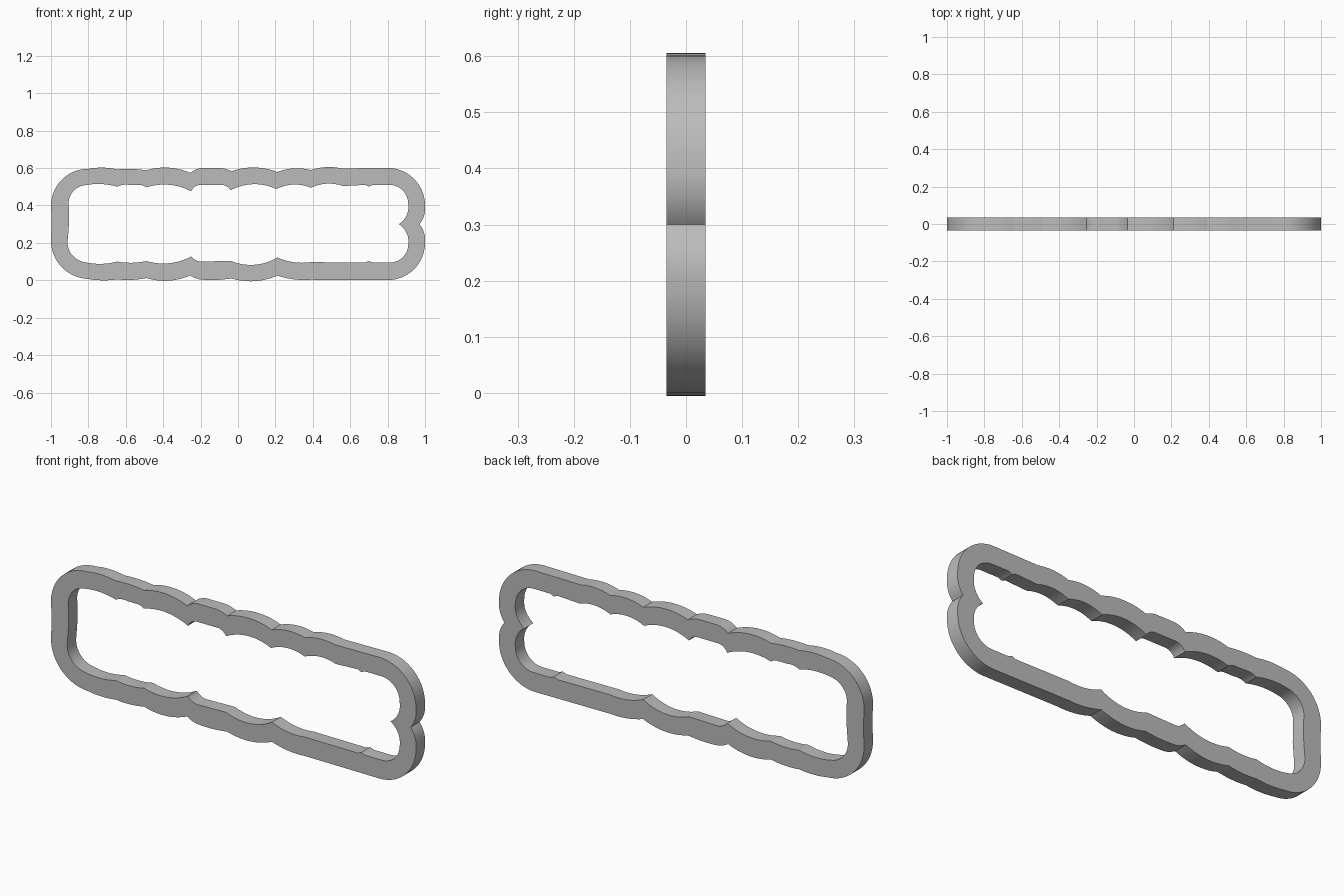
import bpy
import bmesh
import math
from mathutils import Vector

HALF_DEPTH = 0.035
MIDDLE = 0.3
ROUND = 0.207   # bulge of a quarter circle


def remove_default_cube():
    cube = bpy.data.objects.get("Cube")
    if cube:
        bpy.data.objects.remove(cube, do_unlink=True)


def make_material(name, colour):
    material = bpy.data.materials.new(name)
    material.use_nodes = True
    material.diffuse_color = colour
    shader = material.node_tree.nodes["Principled BSDF"]
    shader.inputs["Base Color"].default_value = colour
    return material


def arc(start, end, bulge, steps=14):
    """Points from start up to, but without, end, bowed outwards by bulge times the chord."""
    chord = end - start
    if abs(bulge) < 0.001:
        return [start]
    outward = Vector((-chord.y, chord.x))
    # the centre lies on the perpendicular bisector of the chord
    offset = (0.25 - bulge * bulge) / (2 * bulge)
    centre = (start + end) / 2 - outward * offset
    sweep = 4 * math.atan(2 * bulge)
    points = []
    for step in range(steps):
        angle = -sweep * step / steps
        spoke = start - centre
        points.append(centre + Vector((
            spoke.x * math.cos(angle) - spoke.y * math.sin(angle),
            spoke.x * math.sin(angle) + spoke.y * math.cos(angle))))
    return points


def scalloped_loop(top, bottom, right_end, left_end):
    """Clockwise loop; heights are measured away from the middle line."""
    knots = [(x, MIDDLE + h, b) for x, h, b in top]
    knots += [(x, MIDDLE + h, b) for x, h, b in right_end]
    knots += [(x, MIDDLE - h, b) for x, h, b in bottom]
    knots += [(x, MIDDLE + h, b) for x, h, b in left_end]
    points = []
    for here, following in zip(knots, knots[1:] + knots[:1]):
        points += arc(Vector(here[:2]), Vector(following[:2]), here[2])
    return points


def add_spline(curve, points):
    spline = curve.splines.new("POLY")
    spline.points.add(len(points) - 1)
    for target, point in zip(spline.points, points):
        target.co = (point.x, point.y, 0, 1)
    spline.use_cyclic_u = True


remove_default_cube()

# Outer edge: x, height from the middle line, bulge of the stretch that follows
outer = scalloped_loop(
    top=[(-.8, .296, .05), (-.645, .293, .03), (-.49, .288, .09),
         (-.255, .274, .1), (-.18, .3, 0), (-.1, .3, .06),
         (-.035, .283, .09), (.21, .279, .08), (.39, .289, .07),
         (.555, .298, 0), (.8, .301, ROUND)],
    right_end=[(1, .1, .1), (.97, 0, .1), (1, -.1, ROUND)],
    bottom=[(.8, .299, 0), (.39, .297, .05), (.21, .275, .09),
            (-.035, .29, .03), (-.2, .296, .05), (-.255, .274, .09),
            (-.49, .288, .04), (-.645, .295, .04), (-.8, .293, ROUND)],
    left_end=[(-1, -.08, 0), (-.996, 0, 0), (-1, .1, ROUND)])

# Inner edge, with deeper cusps
inner = scalloped_loop(
    top=[(-.82, .208, .06), (-.645, .2, .09), (-.58, .21, 0),
         (-.53, .21, .09), (-.49, .197, .1), (-.25, .176, .15),
         (-.2, .21, 0), (-.08, .21, .1), (-.04, .181, .12),
         (.205, .188, .11), (.39, .195, .1), (.56, .204, 0),
         (.68, .21, 0), (.7, .201, 0), (.72, .21, 0), (.81, .21, ROUND)],
    right_end=[(.91, .11, .15), (.86, 0, .15), (.91, -.11, ROUND)],
    bottom=[(.81, .205, 0), (.72, .205, 0), (.7, .197, 0),
            (.68, .205, 0), (.39, .203, .07), (.21, .178, .12),
            (-.04, .196, 0), (-.2, .2, .1), (-.25, .172, .1),
            (-.49, .197, .05), (-.645, .2, .06), (-.82, .203, ROUND)],
    left_end=[(-.91, -.08, 0), (-.903, .01, 0), (-.905, .1, ROUND)])

# Flat filled ring, thickened and stood upright
curve = bpy.data.curves.new("scalloped_frame_profile", "CURVE")
curve.dimensions = "2D"
curve.fill_mode = "BOTH"
curve.extrude = HALF_DEPTH
add_spline(curve, outer)
add_spline(curve, inner)
frame = bpy.data.objects.new("scalloped_frame", curve)
bpy.context.collection.objects.link(frame)
frame.rotation_euler.x = math.radians(90)

bpy.ops.object.select_all(action="DESELECT")
frame.select_set(True)
bpy.context.view_layer.objects.active = frame
bpy.ops.object.convert(target="MESH")
bpy.ops.object.transform_apply(location=False, rotation=True, scale=False)

# Weld the caps to the walls and tidy the normals
frame = bpy.context.object
frame.name = "scalloped_frame"
mesh = bmesh.new()
mesh.from_mesh(frame.data)
bmesh.ops.remove_doubles(mesh, verts=mesh.verts, dist=0.0001)
bmesh.ops.recalc_face_normals(mesh, faces=mesh.faces)
mesh.to_mesh(frame.data)
mesh.free()

frame.data.materials.clear()
frame.data.materials.append(make_material("plain grey", (0.5, 0.5, 0.5, 1)))
bpy.ops.object.shade_smooth_by_angle(angle=math.radians(25))
